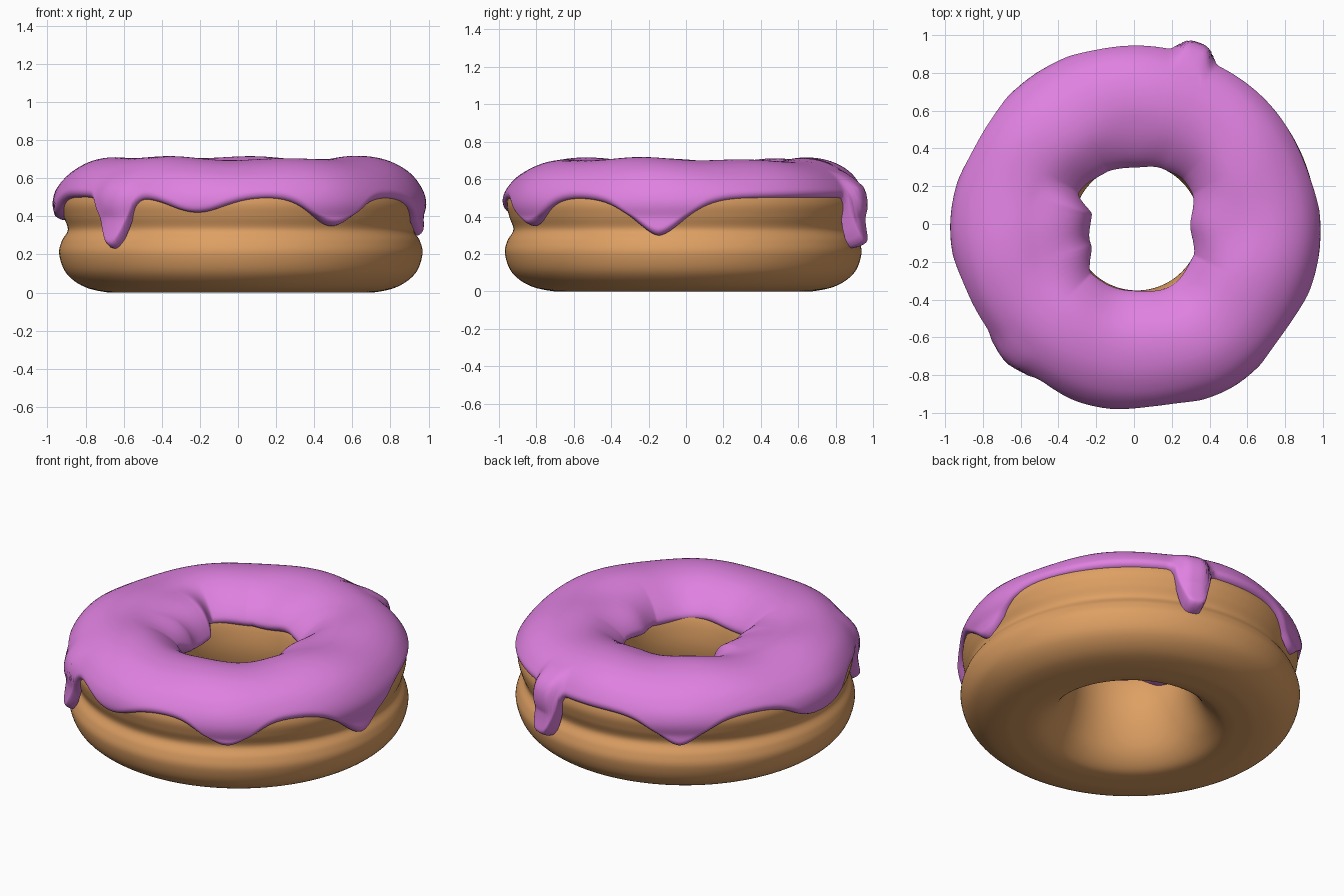
import bpy, math
from mathutils import Vector

if "Cube" in bpy.data.objects:
    bpy.data.objects.remove(bpy.data.objects["Cube"])

CX, CY = 0.015, -0.015          # ring centre
NT, NU = 360, 56


def smooth_curve(pts, closed, n=10):
    """Catmull-Rom curve through (radius, height) points."""
    p = [Vector(q) for q in pts]
    m = len(p)
    get = (lambda i: p[i % m]) if closed else (lambda i: p[max(0, min(m - 1, i))])
    out = []
    for i in range(m if closed else m - 1):
        a, b, c, d = get(i - 1), get(i), get(i + 1), get(i + 2)
        for k in range(n):
            t = k / n
            out.append(0.5 * (2 * b + (c - a) * t + (2 * a - 5 * b + 4 * c - d) * t * t
                              + (3 * b - a - 3 * c + d) * t ** 3))
    if not closed:
        out.append(p[-1])
    return out


def ring_object(name, rows, closed, color_name, color):
    """Skin a list of (r, z) rows around the z axis."""
    nt, nu = len(rows), len(rows[0])
    verts, faces = [], []
    for i, row in enumerate(rows):
        a = 2 * math.pi * i / nt
        verts += [(CX + r * math.cos(a), CY + r * math.sin(a), z) for r, z in row]
    for i in range(nt):
        k = (i + 1) % nt
        for j in range(nu if closed else nu - 1):
            l = (j + 1) % nu
            faces.append((i * nu + j, k * nu + j, k * nu + l, i * nu + l))
    me = bpy.data.meshes.new(name)
    me.from_pydata(verts, [], faces)
    me.polygons.foreach_set("use_smooth", [True] * len(faces))
    mat = bpy.data.materials.new(color_name)
    mat.diffuse_color = (*color, 1)
    mat.use_nodes = True
    mat.node_tree.nodes["Principled BSDF"].inputs["Base Color"].default_value = mat.diffuse_color
    me.materials.append(mat)
    ob = bpy.data.objects.new(name, me)
    bpy.context.collection.objects.link(ob)
    return ob


# Dough: lathed section with a crease round the outside
upper = [(.93, .40), (.943, .47), (.92, .54), (.86, .61), (.76, .66), (.64, .675),
         (.53, .655), (.43, .60), (.365, .53), (.34, .43), (.34, .32)]
lower_out = [(.58, 0), (.69, 0), (.82, .03), (.915, .10), (.953, .20), (.94, .27), (.908, .33)]
lower_in = [(.37, .20), (.425, .09), (.50, .02)]
dough = smooth_curve(lower_out + upper + lower_in, True, 6)
dough = [(p.x, max(0, p.y)) for p in dough]
ring_object("dough", [dough] * 128, True, "golden brown dough", (.73, .35, .125))

# Icing: follows the upper dough, bridging the crease
base = smooth_curve([(.95, .14), (.953, .20), (.945, .27), (.935, .33)] + upper, False, 12)
arc = [0.0]
for a, b in zip(base, base[1:]):
    arc.append(arc[-1] + (b - a).length)
top = max(range(len(base)), key=lambda i: base[i].y)


def at(s):
    """Point and outward normal at arc length s."""
    i = 0
    while i < len(arc) - 2 and arc[i + 1] < s:
        i += 1
    t = (s - arc[i]) / (arc[i + 1] - arc[i])
    i0, i1 = max(0, i - 1), min(len(base) - 1, i + 2)
    d = (base[i1] - base[i0]).normalized()
    return base[i].lerp(base[i + 1], t), Vector((d.y, -d.x))


def arc_at_height(z, inner):
    idx = range(top, len(base) - 1) if inner else range(top)
    for i in idx:
        z0, z1 = base[i].y, base[i + 1].y
        if min(z0, z1) <= z <= max(z0, z1) and z0 != z1:
            return arc[i] + (z - z0) / (z1 - z0) * (arc[i + 1] - arc[i])
    return arc[-1] if inner else 0.0


# Drips: angle, length, half width, sharpness, extra bulge
drips = [(226, .27, 6.5, 2.4, .025), (71.5, .27, 5.5, 4, .055), (256, .08, 12, 2, .005),
         (301, .15, 11, 2, .01), (352, .20, 12, 1.7, .0), (123, .17, 11, 1.8, .005),
         (177, .12, 14, 2.5, .015)]
# Hole radius by angle
hole = [(0, .27), (37, .33), (65, .31), (90, .29), (130, .335), (147, .33), (165, .24),
        (200, .245), (234, .34), (273, .335), (320, .345), (360, .27)]


def hole_radius(deg):
    for (a, r), (b, q) in zip(hole, hole[1:]):
        if a <= deg <= b:
            t = (deg - a) / (b - a)
            return r + (q - r) * t * t * (3 - 2 * t)


def clamp01(x):
    return max(0.0, min(1.0, x))


rows = []
for i in range(NT):
    deg = 360 * i / NT
    th = math.radians(deg)
    z_out, bulge = 0.5, 0.0
    for a, length, w, power, extra in drips:
        d = abs((deg - a + 180) % 360 - 180)
        g = math.exp(-(d / w) ** power)
        z_out -= length * g
        bulge += extra * g
    swell = max(-.01, .315 - hole_radius(deg))
    z_in = .505 - .8 * max(0, swell) + .012 * math.sin(5 * th + 1)
    s0, s1 = arc_at_height(z_out, False), arc_at_height(z_in, True)
    row = []
    for j in range(NU):
        s = s0 + (s1 - s0) * (.5 - .5 * math.cos(math.pi * j / (NU - 1)))
        p, n = at(s)
        w_in = clamp01((.58 - p.x) / .23)
        w_out = clamp01((.62 - p.y) / .1) if p.x > .64 else 0
        wave = .007 * math.sin(3 * th + 4 * p.x) + .006 * math.sin(7 * th - 5 * p.x + 1)
        thick = .03 + wave * (1 - .5 * w_out) + swell * w_in * w_in * (3 - 2 * w_in) + bulge * w_out
        lip = clamp01(min(s - s0, s1 - s) / .035)
        off = -.008 + (thick + .008) * math.sqrt(1 - (1 - lip) ** 2)
        q = p + n * off
        row.append((q.x, q.y))
    rows.append(row)
ring_object("icing", rows, False, "pink icing", (.74, .22, .75))
